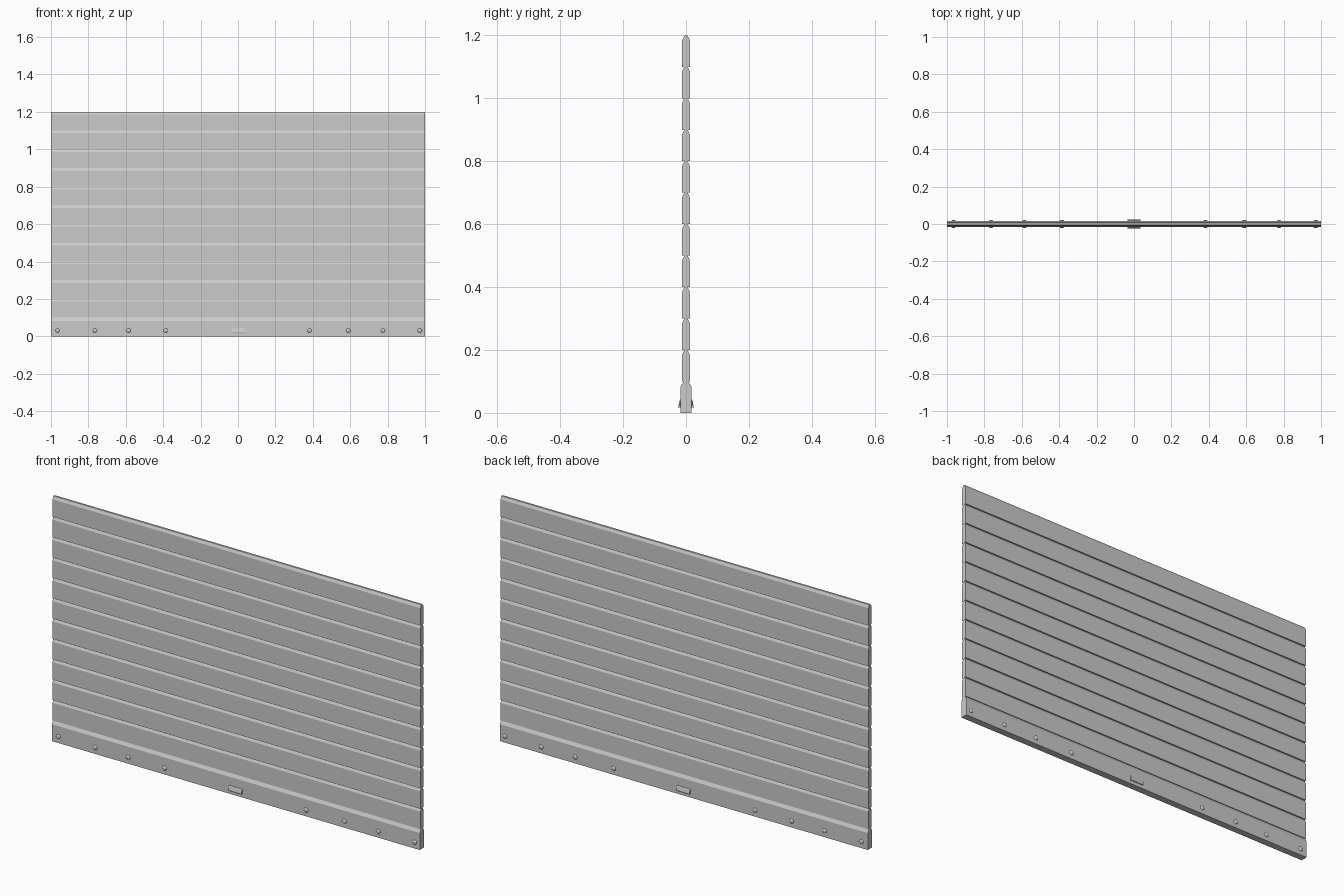
import bpy, bmesh, math
from mathutils import Matrix

if "Cube" in bpy.data.objects:
    bpy.data.objects.remove(bpy.data.objects["Cube"])


def finish(name, bm):
    bmesh.ops.recalc_face_normals(bm, faces=bm.faces)
    me = bpy.data.meshes.new(name)
    bm.to_mesh(me)
    bm.free()
    ob = bpy.data.objects.new(name, me)
    bpy.context.collection.objects.link(ob)
    return ob


def extrude_x(name, profile, half_width):
    """Extrude a closed (y, z) profile along x, centred on x = 0."""
    bm = bmesh.new()
    face = bm.faces.new([bm.verts.new((-half_width, y, z)) for y, z in profile])
    ext = bmesh.ops.extrude_face_region(bm, geom=[face])
    verts = [v for v in ext["geom"] if isinstance(v, bmesh.types.BMVert)]
    bmesh.ops.translate(bm, verts=verts, vec=(2 * half_width, 0, 0))
    return finish(name, bm)


def slat_profile(half, neck, shoulder, height):
    return [(-half, 0), (half, 0), (half, shoulder), (neck, height),
            (-neck, height), (-half, shoulder)]


# Bottom bar, thicker than the slats
extrude_x("bottom_bar", slat_profile(0.017, 0.008, 0.083, 0.1), 1.0)

# Stacked shutter slats with chamfered tops
slat = extrude_x("slats", slat_profile(0.012, 0.005, 0.086, 0.1), 1.0)
slat.location.z = 0.1
arr = slat.modifiers.new("stack", "ARRAY")
arr.count = 11
arr.use_relative_offset = False
arr.use_constant_offset = True
arr.constant_offset_displace = (0, 0, 0.1)

# Lift handles: small sloped lips on both faces
for side, s in (("front", -1), ("back", 1)):
    lip = [(s * 0.015, 0.018), (s * 0.023, 0.016), (s * 0.024, 0.022),
           (s * 0.021, 0.037), (s * 0.019, 0.041), (s * 0.015, 0.041)]
    extrude_x("handle_" + side, lip, 0.036)

# Domed bolt heads on both faces
for side, s in (("front", -1), ("back", 1)):
    bm = bmesh.new()
    for x in (-0.965, -0.765, -0.585, -0.387, 0.382, 0.59, 0.775, 0.972):
        bmesh.ops.create_uvsphere(
            bm, u_segments=12, v_segments=8, radius=1,
            matrix=Matrix.Translation((x, s * 0.016, 0.031))
            @ Matrix.Diagonal((0.012, 0.006, 0.012, 1))
            @ Matrix.Rotation(math.pi / 2, 4, "X"))
    for f in bm.faces:
        f.smooth = True
    finish("bolts_" + side, bm)
